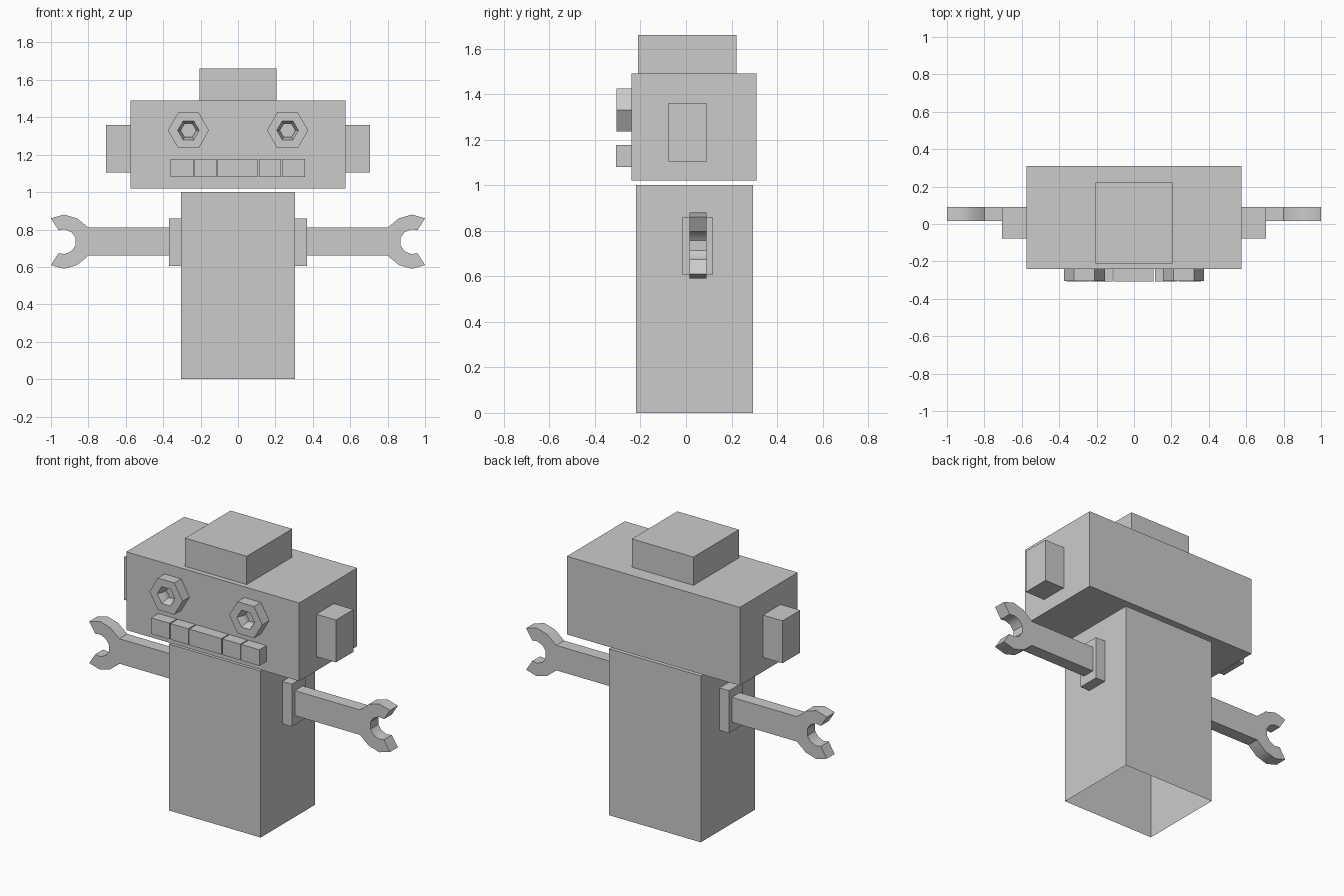
import bpy, bmesh, math
from mathutils import Vector

cube = bpy.data.objects.get("Cube")
if cube:
    bpy.data.objects.remove(cube, do_unlink=True)

grey = bpy.data.materials.new("plain grey")
grey.use_nodes = True
grey.diffuse_color = (0.6, 0.6, 0.6, 1)
grey.node_tree.nodes["Principled BSDF"].inputs["Base Color"].default_value = (0.6, 0.6, 0.6, 1)


def finish(name, bm):
    bmesh.ops.recalc_face_normals(bm, faces=bm.faces)
    mesh = bpy.data.meshes.new(name)
    bm.to_mesh(mesh)
    bm.free()
    mesh.materials.append(grey)
    obj = bpy.data.objects.new(name, mesh)
    bpy.context.collection.objects.link(obj)
    return obj


def box(name, x, y, z, open_bottom=False):
    bm = bmesh.new()
    bmesh.ops.create_cube(bm, size=1)
    for v in bm.verts:
        v.co = Vector([(lo + hi) / 2 + c * (hi - lo) for c, (lo, hi) in zip(v.co, (x, y, z))])
    if open_bottom:
        bm.normal_update()
        bmesh.ops.delete(bm, geom=[f for f in bm.faces if f.normal.z < -0.9], context='FACES_ONLY')
    return finish(name, bm)


def span(a, b, side):
    return tuple(sorted((a * side, b * side)))


def hex_nut(name, cx, cz):
    # Loops run from the outer back edge, over the rim, down into the tapered hole
    bm = bmesh.new()
    loops = []
    for r, y in ((0.11, -0.24), (0.11, -0.305), (0.058, -0.305), (0.042, -0.265), (0.042, -0.238)):
        loops.append([bm.verts.new((cx + r * math.cos(i * math.pi / 3), y,
                                    cz + r * math.sin(i * math.pi / 3))) for i in range(6)])
    for a, b in zip(loops, loops[1:]):
        for i in range(6):
            j = (i + 1) % 6
            bm.faces.new((a[i], a[j], b[j], b[i]))
    return finish(name, bm)


def wrench_arm(name, side):
    # Upper half of the outline, mirrored about the arm's centre height
    half = [(0.365, 0.075), (0.80, 0.075), (0.86, 0.125), (0.93, 0.145), (1.0, 0.125),
            (0.96, 0.062), (0.925, 0.066), (0.89, 0.05), (0.87, 0.022)]
    outline = half + [(x, -z) for x, z in reversed(half)]
    bm = bmesh.new()
    face = bm.faces.new([bm.verts.new((x * side, 0.015, 0.735 + z)) for x, z in outline])
    ext = bmesh.ops.extrude_face_region(bm, geom=[face])
    bmesh.ops.translate(bm, vec=(0, 0.075, 0),
                        verts=[v for v in ext["geom"] if isinstance(v, bmesh.types.BMVert)])
    bmesh.ops.triangulate(bm, faces=[f for f in bm.faces if len(f.verts) > 4])
    obj = finish(name, bm)
    bpy.ops.object.select_all(action='DESELECT')
    obj.select_set(True)
    bpy.context.view_layer.objects.active = obj
    bpy.ops.object.shade_smooth_by_angle(angle=math.radians(35))
    return obj


# Body shell, head and hat
box("body", (-0.305, 0.305), (-0.22, 0.295), (0, 1.0), open_bottom=True)
box("head", (-0.575, 0.575), (-0.24, 0.31), (1.02, 1.49))
box("hat", (-0.205, 0.205), (-0.21, 0.222), (1.49, 1.66))

# Paired parts
for label, side in (("left", 1), ("right", -1)):
    box(label + "_ear", span(0.575, 0.705, side), (-0.077, 0.09), (1.105, 1.36))
    box(label + "_shoulder", span(0.305, 0.368, side), (-0.015, 0.117), (0.605, 0.86))
    wrench_arm(label + "_arm", side)
    hex_nut(label + "_eye", 0.265 * side, 1.33)

# Row of teeth with narrow gaps, the middle one widest
edges = [-0.365, -0.236, -0.112, 0.108, 0.234, 0.36]
for i, (a, b) in enumerate(zip(edges, edges[1:])):
    box("tooth_%d" % (i + 1), (a + 0.003, b - 0.003), (-0.308, -0.24), (1.08, 1.176))
